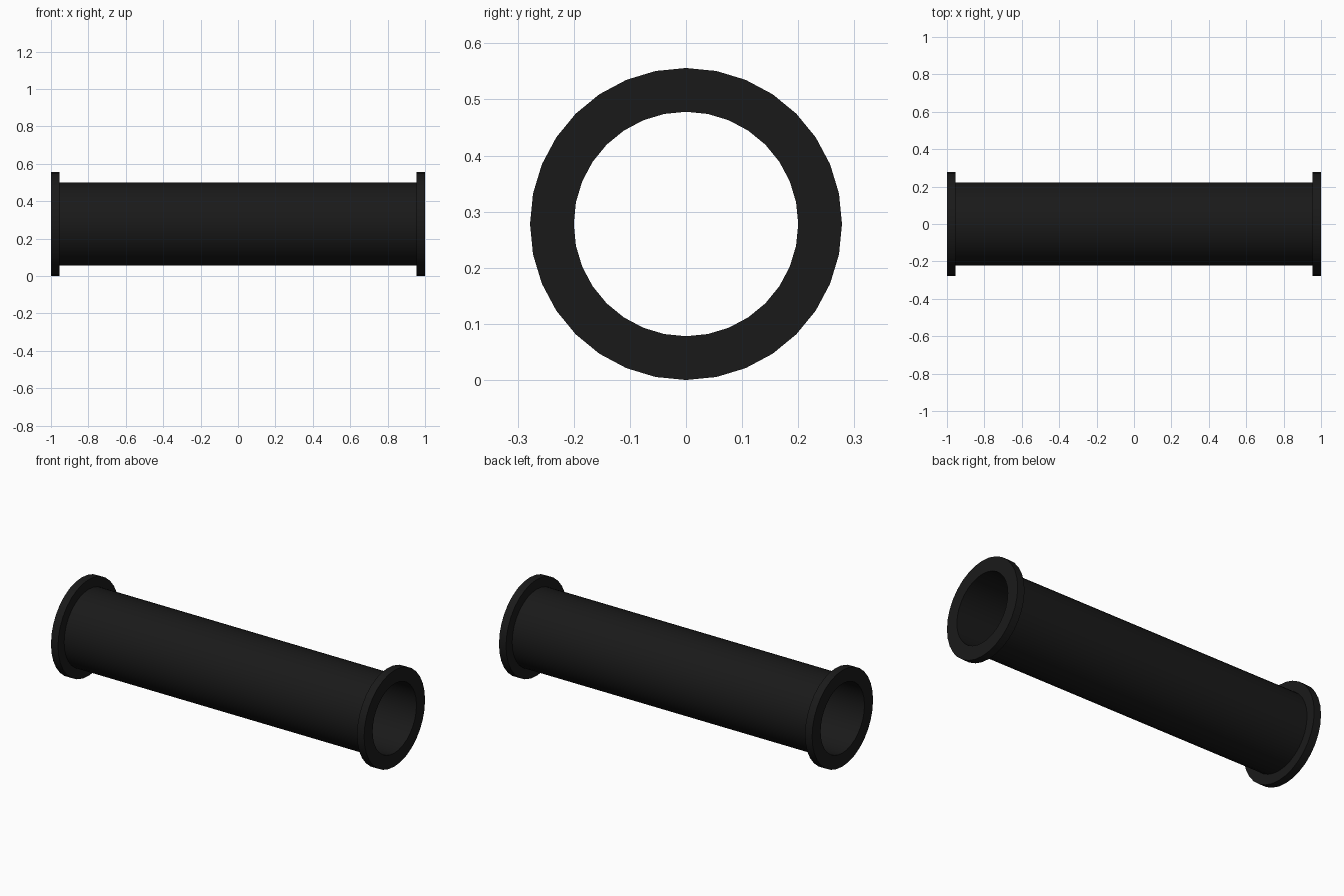
import bpy, bmesh, math
from mathutils import Matrix, Vector

if "Cube" in bpy.data.objects:
    bpy.data.objects.remove(bpy.data.objects["Cube"])

SIDES = 32
BORE, WALL, RIM = 0.20, 0.222, 0.278   # radii
END, LIP = 1.0, 0.955                  # flange outer and inner faces along x

# Closed half-section (x, radius): bore, end faces, flanges and pipe wall
half = [(END, BORE), (END, RIM), (LIP, RIM), (LIP, WALL)]
profile = half + [(-x, r) for x, r in reversed(half)]

# Revolve the section around the pipe axis
bm = bmesh.new()
rings = []
for i in range(SIDES):
    turn = Matrix.Rotation(2 * math.pi * i / SIDES, 3, 'X')
    rings.append([bm.verts.new(turn @ Vector((x, 0, r))) for x, r in profile])
n = len(profile)
for i in range(SIDES):
    a, b = rings[i], rings[(i + 1) % SIDES]
    for j in range(n):
        k = (j + 1) % n
        bm.faces.new((a[j], a[k], b[k], b[j]))
bmesh.ops.recalc_face_normals(bm, faces=bm.faces)
mesh = bpy.data.meshes.new("flanged_pipe")
bm.to_mesh(mesh)
bm.free()

pipe = bpy.data.objects.new("flanged_pipe", mesh)
pipe.location.z = RIM
bpy.context.collection.objects.link(pipe)

# Black finish
black = bpy.data.materials.new("black_metal")
black.diffuse_color = (0.01, 0.01, 0.01, 1)
black.use_nodes = True
black.node_tree.nodes["Principled BSDF"].inputs["Base Color"].default_value = black.diffuse_color
mesh.materials.append(black)

# Smooth round walls, crisp flange edges
bpy.context.view_layer.objects.active = pipe
pipe.select_set(True)
bpy.ops.object.shade_smooth_by_angle(angle=math.radians(30))
